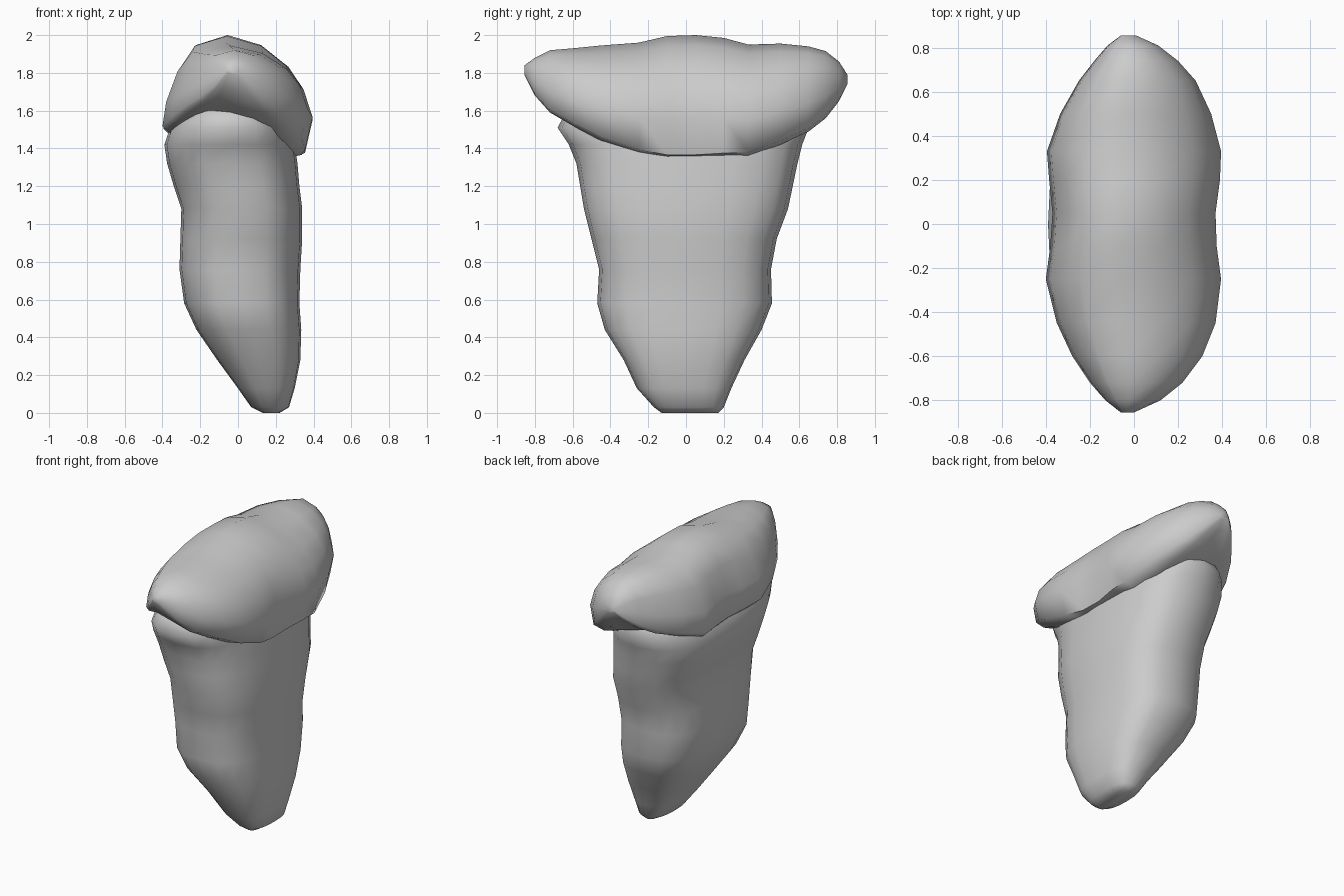
import bpy
import bmesh
import math

cube = bpy.data.objects.get("Cube")
if cube:
    bpy.data.objects.remove(cube, do_unlink=True)

# One plain stone colour
stone = bpy.data.materials.new("grey stone")
stone.use_nodes = True
colour = (0.6, 0.6, 0.6, 1)
stone.diffuse_color = colour
bsdf = next(n for n in stone.node_tree.nodes if n.type == 'BSDF_PRINCIPLED')
bsdf.inputs["Base Color"].default_value = colour


def loft(name, rings):
    """Skin a list of equal-length rings into a closed smooth solid."""
    bm = bmesh.new()
    loops = [[bm.verts.new(p) for p in ring] for ring in rings]
    count = len(loops[0])
    for a, b in zip(loops, loops[1:]):
        for i in range(count):
            j = (i + 1) % count
            bm.faces.new((a[i], a[j], b[j], b[i]))
    bm.faces.new(loops[0])
    bm.faces.new(loops[-1])
    bmesh.ops.recalc_face_normals(bm, faces=bm.faces)
    mesh = bpy.data.meshes.new(name)
    bm.to_mesh(mesh)
    bm.free()
    mesh.materials.append(stone)
    obj = bpy.data.objects.new(name, mesh)
    bpy.context.collection.objects.link(obj)
    bpy.ops.object.select_all(action='DESELECT')
    obj.select_set(True)
    bpy.context.view_layer.objects.active = obj
    bpy.ops.object.shade_smooth_by_angle(angle=math.radians(65))
    return obj


def rounded_ring(z, x_min, x_max, y_min, y_max, sides=20, power=2.7):
    """Horizontal rounded-box outline filling the given extents."""
    ring = []
    for i in range(sides):
        angle = math.tau * i / sides
        c, s = math.cos(angle), math.sin(angle)
        u = math.copysign(abs(c) ** (2 / power), c)
        v = math.copysign(abs(s) ** (2 / power), s)
        ring.append(((x_min + x_max) / 2 + u * (x_max - x_min) / 2,
                     (y_min + y_max) / 2 + v * (y_max - y_min) / 2, z))
    return ring


# Pillar: height, x extents, y extents, widening upward from a leaning foot
pillar_levels = [
    (0.0, .13, .22, -.13, .17),
    (.03, .07, .27, -.17, .2),
    (.13, 0, .3, -.26, .24),
    (.28, -.11, .33, -.33, .31),
    (.44, -.22, .335, -.43, .4),
    (.58, -.285, .325, -.47, .455),
    (.76, -.31, .33, -.46, .45),
    (.92, -.305, .34, -.5, .48),
    (1.08, -.3, .34, -.54, .54),
    (1.2, -.34, .325, -.56, .565),
    (1.32, -.375, .315, -.58, .59),
    (1.42, -.39, .3, -.62, .615),
    (1.51, -.36, .28, -.68, .65),
    (1.62, -.28, .2, -.62, .6),
]
loft("stone_pillar", [rounded_ring(*level) for level in pillar_levels])

# Capstone: lopsided domed section, repeated along its length
dome = [(-1, .25), (-.95, .47), (-.8, .74), (-.6, .92), (-.15, 1),
        (.33, .92), (.68, .76), (.88, .58), (1, .33), (.9, .04),
        (.6, 0), (0, .1), (-.6, .2), (-.9, .19)]

# Position along y, x extents, z extents
cap_sections = [
    (-.855, -.06, 0, 1.79, 1.84),
    (-.8, -.13, .12, 1.68, 1.88),
    (-.72, -.2, .22, 1.59, 1.92),
    (-.6, -.28, .31, 1.52, 1.93),
    (-.45, -.35, .37, 1.44, 1.945),
    (-.25, -.4, .395, 1.37, 1.96),
    (-.1, -.38, .375, 1.34, 1.995),
    (.05, -.37, .37, 1.34, 2),
    (.2, -.385, .39, 1.35, 1.985),
    (.33, -.395, .395, 1.355, 1.95),
    (.5, -.335, .35, 1.42, 1.955),
    (.65, -.25, .28, 1.49, 1.94),
    (.74, -.18, .2, 1.56, 1.915),
    (.81, -.12, .11, 1.65, 1.86),
    (.855, -.06, .01, 1.74, 1.79),
]
loft("capstone", [
    [((x0 + x1) / 2 + u * (x1 - x0) / 2, y, z0 + v * (z1 - z0)) for u, v in dome]
    for y, x0, x1, z0, z1 in cap_sections
])
